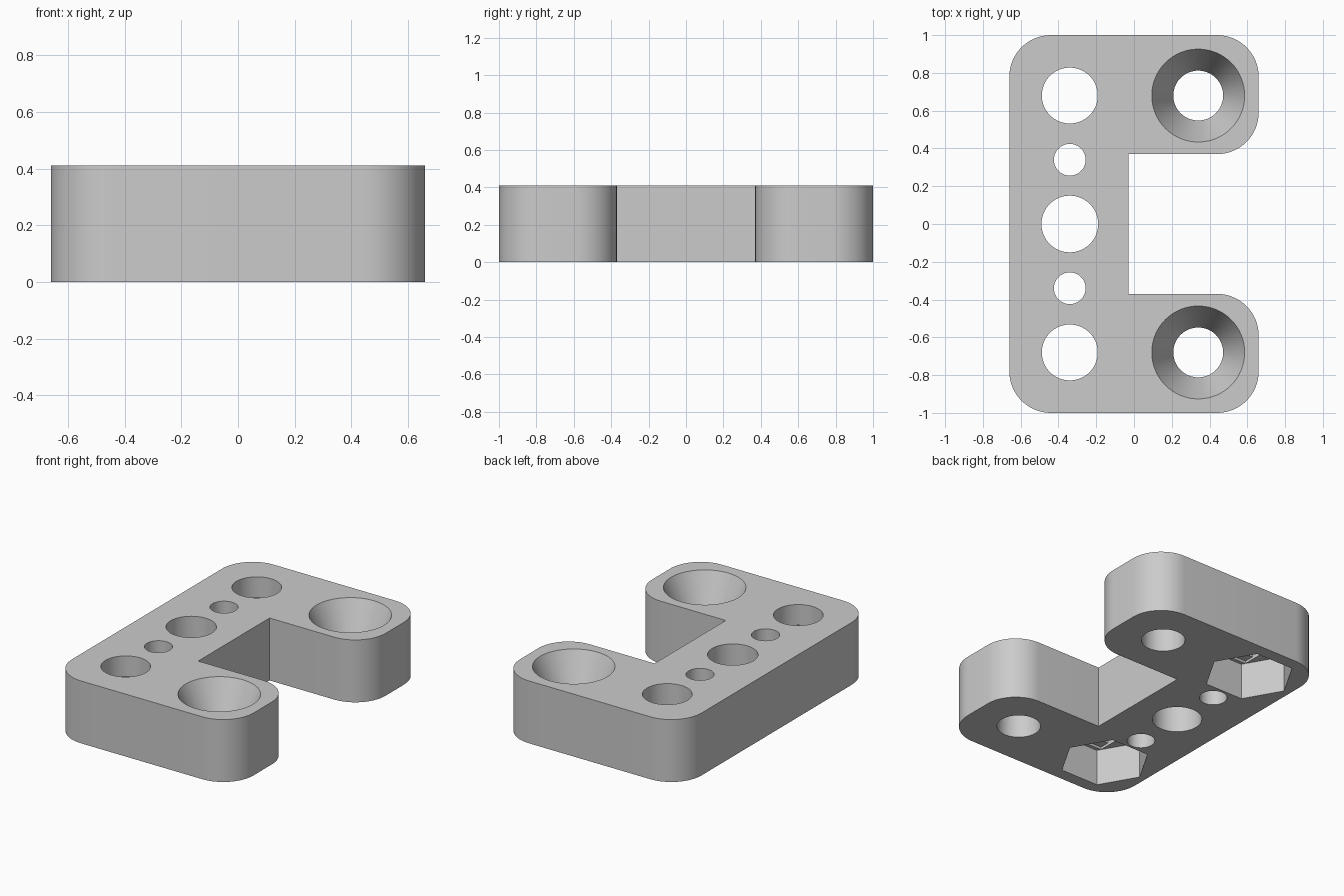
import bpy, bmesh
from math import cos, sin, pi, radians

if "Cube" in bpy.data.objects:
    bpy.data.objects.remove(bpy.data.objects["Cube"])

HEIGHT, HALF_X, HALF_Y = 0.41, 0.66, 1.0
CORNER = 0.22
NOTCH_X, NOTCH_Y = -0.03, 0.37
HOLE_X, HOLE_Y = 0.34, 0.68
POCKET, LAYER = 0.24, 0.017

grey = bpy.data.materials.new("light grey")
grey.use_nodes = True
grey.diffuse_color = (0.6, 0.6, 0.6, 1)
grey.node_tree.nodes["Principled BSDF"].inputs["Base Color"].default_value = (0.6, 0.6, 0.6, 1)


def circle(r, n=64, x=0, y=0):
    return [(x + r * cos(2 * pi * i / n), y + r * sin(2 * pi * i / n)) for i in range(n)]


def rectangle(hx, hy, x=0, y=0):
    return [(x - hx, y - hy), (x + hx, y - hy), (x + hx, y + hy), (x - hx, y + hy)]


def arc(x, y, start, n=16):
    angles = [start + pi / 2 * i / n for i in range(n + 1)]
    return [(x + CORNER * cos(a), y + CORNER * sin(a)) for a in angles]


def loft(name, sections):
    """Solid through a stack of (z, outline) sections."""
    bm = bmesh.new()
    rings = [[bm.verts.new((x, y, z)) for x, y in pts] for z, pts in sections]
    bm.faces.new(list(reversed(rings[0])))
    bm.faces.new(rings[-1])
    n = len(rings[0])
    for low, high in zip(rings, rings[1:]):
        for i in range(n):
            j = (i + 1) % n
            bm.faces.new((low[i], low[j], high[j], high[i]))
    mesh = bpy.data.meshes.new(name)
    bm.to_mesh(mesh)
    bm.free()
    obj = bpy.data.objects.new(name, mesh)
    bpy.context.collection.objects.link(obj)
    return obj


# C-shaped plate: rounded outer corners, square inner notch
cx, cy = HALF_X - CORNER, HALF_Y - CORNER
inner_y = NOTCH_Y + CORNER
outline = (arc(-cx, -cy, pi) + arc(cx, -cy, -pi / 2) + arc(cx, -inner_y, 0)
           + [(NOTCH_X, -NOTCH_Y), (NOTCH_X, NOTCH_Y)]
           + arc(cx, inner_y, -pi / 2) + arc(cx, cy, 0) + arc(-cx, cy, pi / 2))
plate = loft("mounting_plate", [(0, outline), (HEIGHT, outline)])
plate.data.materials.append(grey)


def cut(name, *sections):
    cutter = loft(name, sections)
    cutter.data.materials.append(grey)
    cutter.hide_render = True
    mod = plate.modifiers.new(name, "BOOLEAN")
    mod.operation, mod.solver, mod.object = "DIFFERENCE", "EXACT", cutter
    bpy.context.view_layer.objects.active = plate
    bpy.ops.object.modifier_apply(modifier=name)
    bpy.data.objects.remove(cutter)


def through_hole(name, r, x, y):
    ring = circle(r, x=x, y=y)
    cut(name, (-0.1, ring), (HEIGHT + 0.1, ring))


# Middle hole
through_hole("middle_hole", 0.15, -HOLE_X, 0)

for side in (-1, 1):
    y = side * HOLE_Y
    # Small pin holes
    through_hole("pin_hole", 0.084, -HOLE_X, side * 0.34)

    # Nut pocket from below, with a stepped ceiling
    hexagon = circle(0.275, 6, -HOLE_X, y)
    slot = rectangle(0.15, 0.215, -HOLE_X, y)
    square = rectangle(0.15, 0.15, -HOLE_X, y)
    cut("nut_pocket", (-0.1, hexagon), (POCKET, hexagon))
    cut("pocket_slot", (0.1, slot), (POCKET + LAYER, slot))
    cut("pocket_square", (0.1, square), (POCKET + 2 * LAYER, square))
    through_hole("bolt_hole", 0.148, -HOLE_X, y)

    # Countersunk screw hole in each arm
    small, large, depth, extra = 0.132, 0.246, 0.25, 0.05
    beyond = large + (large - small) / depth * extra
    shaft = circle(small, x=HOLE_X, y=y)
    cut("screw_hole", (-0.1, shaft), (HEIGHT - depth, shaft),
        (HEIGHT + extra, circle(beyond, x=HOLE_X, y=y)))

# Smooth round walls, crisp edges
bpy.ops.object.select_all(action="DESELECT")
plate.select_set(True)
bpy.context.view_layer.objects.active = plate
bpy.ops.object.shade_smooth_by_angle(angle=radians(20))
